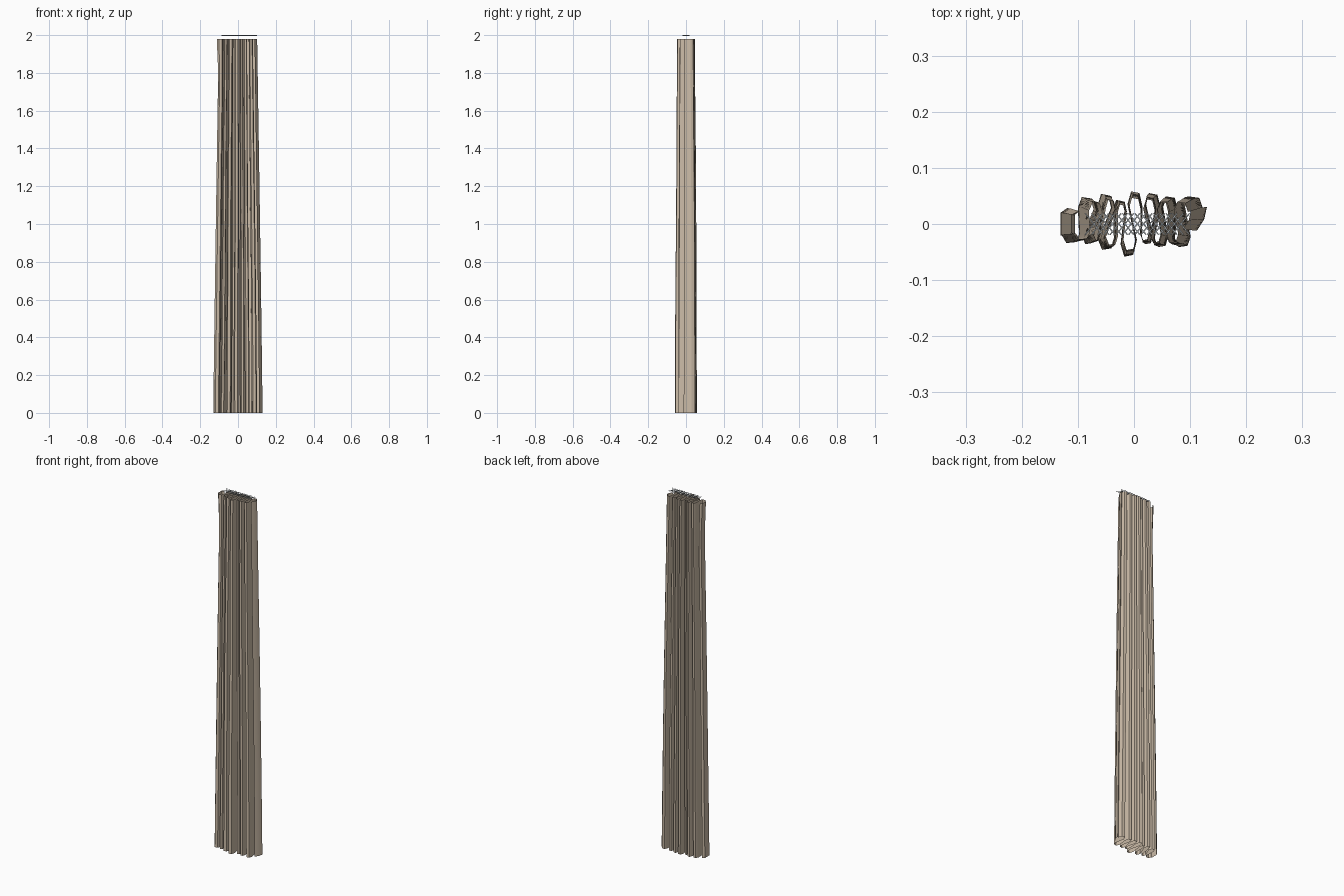
import bpy, bmesh, math, random
from mathutils import Vector

if "Cube" in bpy.data.objects:
    bpy.data.objects.remove(bpy.data.objects["Cube"])

random.seed(4)


def material(name, color):
    m = bpy.data.materials.new(name)
    m.diffuse_color = color
    m.use_nodes = True
    m.node_tree.nodes["Principled BSDF"].inputs["Base Color"].default_value = m.diffuse_color
    return m


def make_object(name, bm, mat):
    me = bpy.data.meshes.new(name)
    bm.to_mesh(me)
    bm.free()
    ob = bpy.data.objects.new(name, me)
    bpy.context.collection.objects.link(ob)
    me.materials.append(mat)
    return ob


cloth = material("cloth", (0.60, 0.50, 0.39, 1))
steel = material("steel", (0.35, 0.38, 0.40, 1))

# Pleat tips in plan at the hem: centre x, tip y, half width
folds = [(-0.113, -0.034, 0.015), (-0.086, 0.048, 0.014), (-0.082, -0.036, 0.010),
         (-0.053, 0.053, 0.012), (-0.050, -0.046, 0.014), (-0.027, 0.043, 0.010),
         (-0.010, -0.058, 0.014), (0.002, 0.058, 0.013), (0.024, -0.036, 0.010),
         (0.034, 0.055, 0.013), (0.049, -0.041, 0.012), (0.065, 0.049, 0.013),
         (0.087, -0.041, 0.014), (0.107, 0.049, 0.016)]
path = [(-0.120, 0.028), (-0.131, 0.020), (-0.131, -0.020)]
for x, y, w in folds:
    path += [(x - w, y * 0.62), (x - w * 0.5, y), (x + w * 0.6, y * 0.95), (x + w, y * 0.55)]
path += [(0.130, 0.030), (0.125, 0.008), (0.112, -0.012)]

# Curtain: the pleated path lofted upward, narrowing to the rail
phase = [random.uniform(0, 6.28) for _ in folds] + [0, 1]
bm = bmesh.new()
rows, top = 24, 1.98
previous = None
for r in range(rows + 1):
    t = r / rows
    row = []
    for i, (x, y) in enumerate(path):
        p = phase[min(i // 4, len(phase) - 1)]
        sway = 0.003 * math.sin(3.5 * t + p) * math.sin(math.pi * min(1, t * 1.2))
        px = x * (1 - 0.22 * t ** 1.1) + sway * (1 - abs(x) / 0.14)
        py = y * (1 - 0.20 * t ** 1.5) + sway * 0.5 * abs(y) / 0.05
        if x < -0.09:                       # small flare at the upper left corner
            px -= 0.010 * max(0, (t - 0.91) / 0.09) * (-x - 0.09) / 0.04
        row.append(bm.verts.new((px, py, t * top)))
    if previous:
        for i in range(len(row) - 1):
            bm.faces.new((previous[i], previous[i + 1], row[i + 1], row[i]))
    previous = row
curtain = make_object("curtain", bm, cloth)
bpy.context.view_layer.objects.active = curtain
curtain.select_set(True)
bpy.ops.object.shade_smooth_by_angle(angle=math.radians(40))


def bar(bm, a, b, width, z0, z1):
    a, b = Vector(a), Vector(b)
    d = (b - a).normalized()
    n = Vector((-d.y, d.x)) * width / 2
    corners = [a - n, b - n, b + n, a + n]
    low = [bm.verts.new((c.x, c.y, z0)) for c in corners]
    high = [bm.verts.new((c.x, c.y, z1)) for c in corners]
    bm.faces.new(low[::-1])
    bm.faces.new(high)
    for i in range(4):
        j = (i + 1) % 4
        bm.faces.new((low[i], low[j], high[j], high[i]))


# Folding lattice rail: two layers of crossed bars
bm = bmesh.new()
count = 15
for i in range(count):
    x = -0.087 + i * 0.155 / (count - 1)
    bar(bm, (x, -0.019), (x + 0.031, 0.019), 0.0022, 1.9965, 1.998)
    bar(bm, (x, 0.019), (x + 0.031, -0.019), 0.0022, 1.9985, 2.0)
make_object("lattice_rail", bm, steel)
